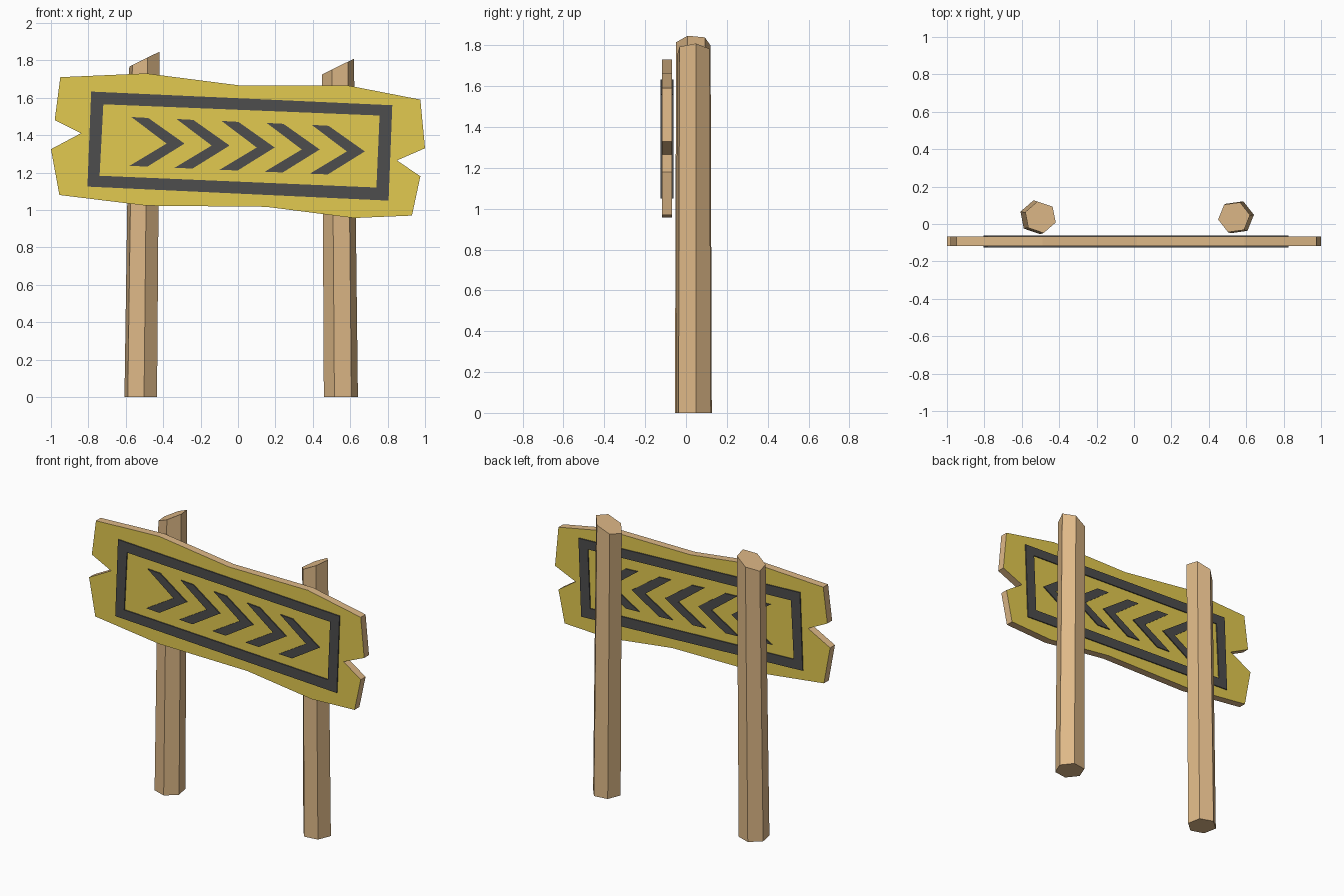
import bpy, bmesh, math

cube = bpy.data.objects.get("Cube")
if cube:
    bpy.data.objects.remove(cube, do_unlink=True)


def material(name, rgb):
    mat = bpy.data.materials.new(name)
    mat.use_nodes = True
    mat.diffuse_color = (*rgb, 1)
    mat.node_tree.nodes["Principled BSDF"].inputs["Base Color"].default_value = (*rgb, 1)
    return mat


wood = material("light_wood", (0.73, 0.48, 0.243))
yellow = material("yellow_paint", (0.767, 0.591, 0.08))
charcoal = material("charcoal_paint", (0.074, 0.074, 0.074))


def finish(name, bm, mats):
    bmesh.ops.recalc_face_normals(bm, faces=bm.faces[:])
    mesh = bpy.data.meshes.new(name)
    bm.to_mesh(mesh)
    bm.free()
    for mat in mats:
        mesh.materials.append(mat)
    obj = bpy.data.objects.new(name, mesh)
    bpy.context.collection.objects.link(obj)
    return obj


def slab(name, points, faces, y_front, y_back, mats):
    """Flat xz faces thickened from y_front to y_back."""
    bm = bmesh.new()
    verts = [bm.verts.new((x, y_front, z)) for x, z in points]
    flat = [bm.faces.new([verts[i] for i in f]) for f in faces]
    grown = bmesh.ops.extrude_face_region(bm, geom=flat)["geom"]
    moved = [g for g in grown if isinstance(g, bmesh.types.BMVert)]
    bmesh.ops.translate(bm, verts=moved, vec=(0, y_back - y_front, 0))
    return finish(name, bm, mats)


def post(name, x_base, x_top, turn, z_top):
    """Tapered six-sided post with a top cut at a slant."""
    bm = bmesh.new()
    rings = []
    for x, radius, is_top in ((x_base, 0.092, False), (x_top, 0.086, True)):
        ring = []
        for i in range(6):
            a = math.radians(turn + 60 * i)
            dx = radius * math.cos(a)
            z = z_top + 0.49 * dx if is_top else 0
            ring.append(bm.verts.new((x + dx, 0.036 + radius * math.sin(a), z)))
        rings.append(ring)
    low, high = rings
    bm.faces.new(low)
    bm.faces.new(high)
    for i in range(6):
        j = (i + 1) % 6
        bm.faces.new((low[i], low[j], high[j], high[i]))
    return finish(name, bm, [wood])


# Posts
post("right_post", -0.52, -0.50, 41, 1.807)
post("left_post", 0.55, 0.535, 8, 1.767)

# Board with notched ends: painted front and back, bare wood edges
outline = [(-0.95, 1.71), (-0.49, 1.73), (0.015, 1.665), (0.59, 1.665),
           (0.975, 1.59), (1, 1.33), (0.85, 1.265), (0.975, 1.18),
           (0.93, 0.97), (0.62, 0.957), (0.15, 1.017), (-0.49, 1.023),
           (-0.955, 1.08), (-1, 1.325), (-0.84, 1.41), (-0.98, 1.48)]
FRONT, BACK = -0.118, -0.068
board = slab("board", outline, [range(len(outline))], FRONT, BACK, [wood, yellow])
for face in board.data.polygons:
    face.material_index = int(abs(face.normal.y) > 0.5)

# Painted border and arrows on both sides
border = [(-0.785, 1.633), (0.825, 1.56), (0.805, 1.05), (-0.805, 1.125),
          (-0.72, 1.565), (0.757, 1.505), (0.74, 1.12), (-0.74, 1.183)]
border_faces = [(i, (i + 1) % 4, 4 + (i + 1) % 4, 4 + i) for i in range(4)]
arrow = [(-0.57, 1.497), (-0.48, 1.492), (-0.286, 1.355),
         (-0.484, 1.232), (-0.58, 1.236), (-0.382, 1.355)]
arrow_faces = [(0, 1, 2, 5), (5, 2, 3, 4)]

for side, y0, y1 in (("front", FRONT - 0.007, FRONT + 0.001),
                     ("back", BACK - 0.001, BACK + 0.007)):
    slab(side + "_border", border, border_faces, y0, y1, [charcoal])
    for n in range(5):
        shifted = [(x + 0.241 * n, z - 0.0105 * n) for x, z in arrow]
        slab(f"{side}_arrow_{n + 1}", shifted, arrow_faces, y0, y1, [charcoal])
